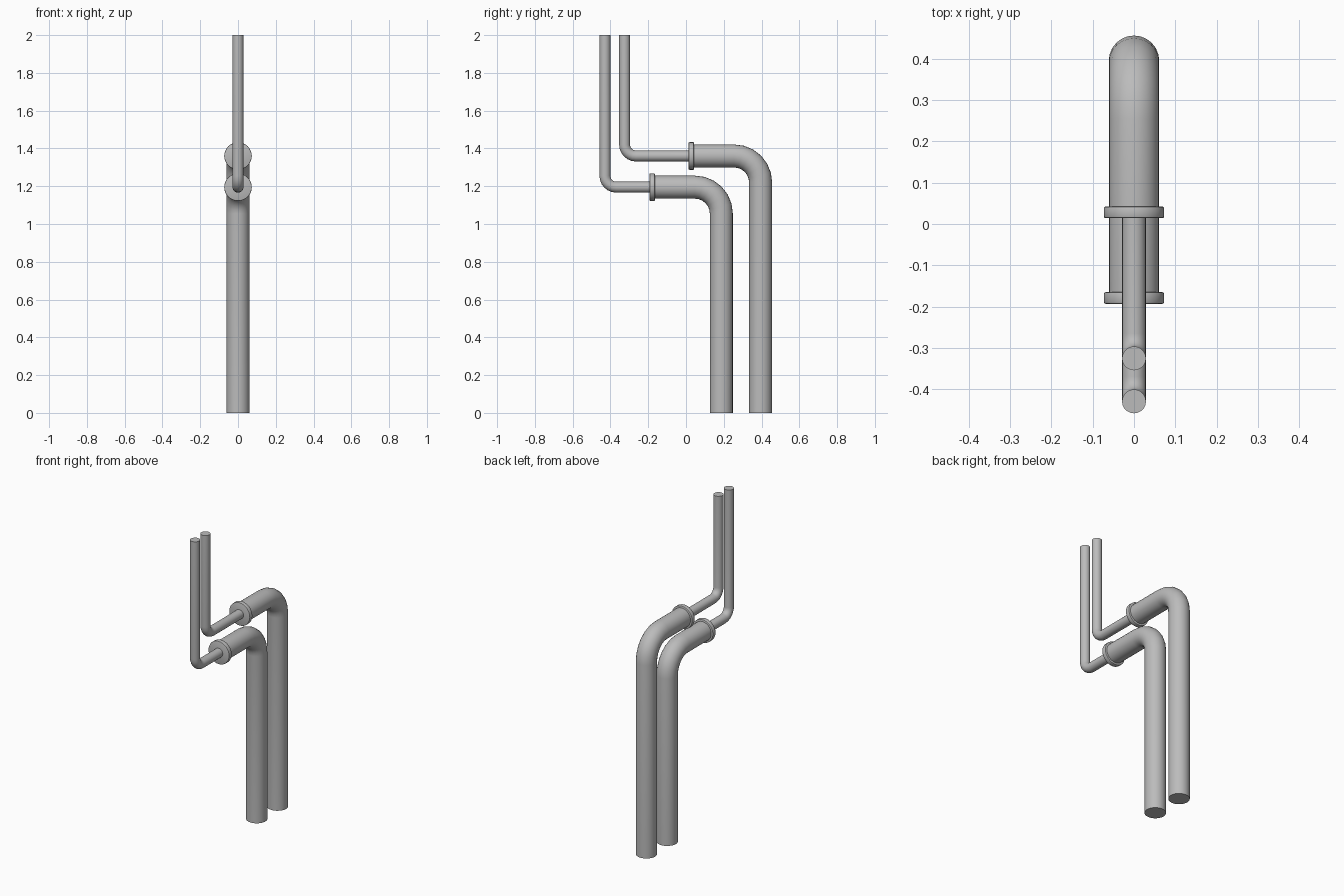
import bpy, bmesh, math
from mathutils import Vector

cube = bpy.data.objects.get("Cube")
if cube:
    bpy.data.objects.remove(cube)

metal = bpy.data.materials.new("grey_metal")
metal.use_nodes = True
colour = (0.5, 0.5, 0.5, 1)
metal.diffuse_color = colour
metal.node_tree.nodes["Principled BSDF"].inputs["Base Color"].default_value = colour


def finish(name, bm):
    bmesh.ops.recalc_face_normals(bm, faces=bm.faces)
    mesh = bpy.data.meshes.new(name)
    bm.to_mesh(mesh)
    bm.free()
    mesh.materials.append(metal)
    obj = bpy.data.objects.new(name, mesh)
    bpy.context.collection.objects.link(obj)
    bpy.ops.object.select_all(action="DESELECT")
    obj.select_set(True)
    bpy.context.view_layer.objects.active = obj
    bpy.ops.object.shade_smooth_by_angle(angle=math.radians(40))
    return obj


def bent_pipe(name, start, corner, end, radius, bend, sides, steps=6):
    """Sweep a circle along start-corner-end in the YZ plane with a round elbow."""
    a, c, b = (Vector((0, *p)) for p in (start, corner, end))
    u, v = (a - c).normalized(), (b - c).normalized()
    centre = c + (u + v) * bend
    stations = [(a, -u)]
    for i in range(steps + 1):
        t = math.pi / 2 * i / steps
        stations.append((centre - v * bend * math.cos(t) - u * bend * math.sin(t),
                         v * math.sin(t) - u * math.cos(t)))
    stations.append((b, v))
    bm = bmesh.new()
    side = Vector((1, 0, 0))
    rings = []
    for point, direction in stations:
        up = direction.cross(side)
        angles = [2 * math.pi * k / sides for k in range(sides)]
        rings.append([bm.verts.new(point + (side * math.cos(t) + up * math.sin(t)) * radius)
                      for t in angles])
    for r, s in zip(rings, rings[1:]):
        for k in range(sides):
            n = (k + 1) % sides
            bm.faces.new((r[k], r[n], s[n], s[k]))
    bm.faces.new(rings[0])
    bm.faces.new(rings[-1])
    return finish(name, bm)


def flange(name, y, z):
    """Disc collar facing along Y with softened rims."""
    bm = bmesh.new()
    bmesh.ops.create_cone(bm, cap_ends=True, segments=32, radius1=0.073,
                          radius2=0.073, depth=0.028)
    rims = [e for e in bm.edges if abs(e.verts[0].co.z - e.verts[1].co.z) < 0.001]
    bmesh.ops.bevel(bm, geom=rims, offset=0.004, segments=2, affect="EDGES", profile=0.5)
    for vert in bm.verts:
        x, h, d = vert.co
        vert.co = (x, y + d, z + h)
    return finish(name, bm)


# Two nested pipe runs: wide riser, collar, thin riser
for label, wide_y, level, collar_y, thin_y in (
        ("front", 0.187, 1.195, -0.179, -0.429),
        ("back", 0.395, 1.36, 0.028, -0.325)):
    bent_pipe(label + "_wide_pipe", (wide_y, 0), (wide_y, level), (collar_y, level),
              0.061, 0.14, 24)
    flange(label + "_collar", collar_y, level)
    bent_pipe(label + "_thin_pipe", (collar_y, level), (thin_y, level), (thin_y, 2),
              0.029, 0.06, 20)
